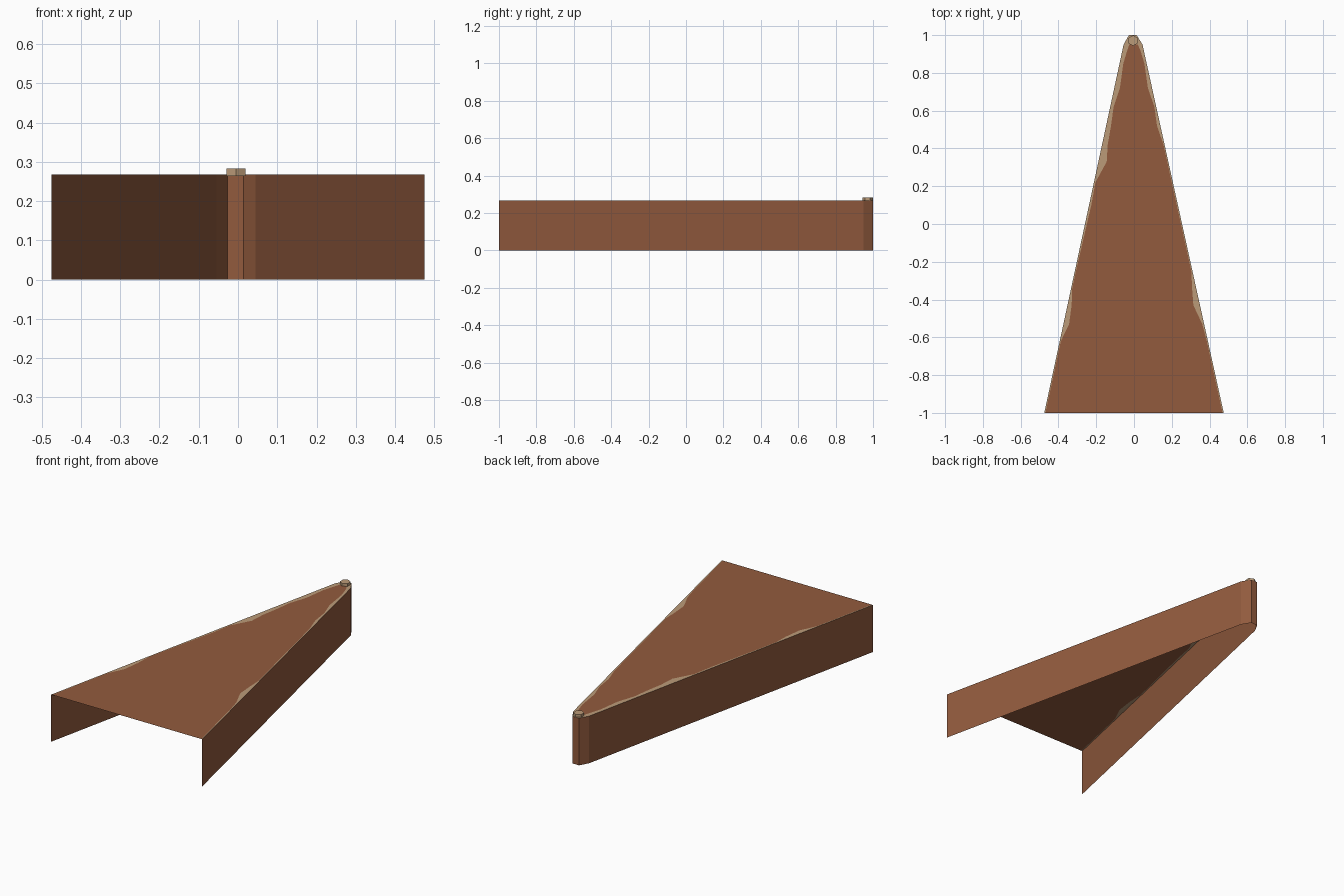
import bpy, bmesh, math

if "Cube" in bpy.data.objects:
    bpy.data.objects.remove(bpy.data.objects["Cube"])


def material(name, rgb):
    m = bpy.data.materials.new(name)
    m.diffuse_color = (*rgb, 1)
    m.use_nodes = True
    m.node_tree.nodes["Principled BSDF"].inputs["Base Color"].default_value = m.diffuse_color
    return m


BROWN = material("rust brown", (0.29, 0.105, 0.048))
TAN = material("worn tan", (0.50, 0.33, 0.19))
H = 0.268


def finish(name, bm, mats):
    me = bpy.data.meshes.new(name)
    bm.to_mesh(me)
    bm.free()
    for m in mats:
        me.materials.append(m)
    ob = bpy.data.objects.new(name, me)
    bpy.context.collection.objects.link(ob)
    return ob


# Open wedge outline, running from the left rear to the right rear round the nose
outline = [(-0.475, -1), (-0.055, 0.95), (-0.027, 1), (0.014, 1), (0.045, 0.95), (0.475, -1)]

# Thin side walls and blunt nose
bm = bmesh.new()
low = [bm.verts.new((x, y, 0)) for x, y in outline]
top = [bm.verts.new((x, y, H)) for x, y in outline]
for i in range(len(outline) - 1):
    bm.faces.new((low[i + 1], low[i], top[i], top[i + 1]))
finish("side_walls", bm, [BROWN])

# Deck sheet: brown centre with worn tan edges of varying width (y, left width, right width)
wear = [(-1, .006, .006), (-.62, .006, .006), (-.53, .03, .010), (-.43, .022, .035),
        (-.34, .006, .022), (-.25, .006, .006), (.1, .012, .006), (.22, .008, .006),
        (.33, .044, .006), (.42, .030, .006), (.52, .026, .018), (.62, .018, .010),
        (.72, .030, .022), (.85, .020, .012), (.92, .026, .018), (.95, .03, .025)]
bm = bmesh.new()
rows = []
for y, wl, wr in wear:
    t = (y + 1) / 1.95
    left, right = -0.475 + 0.42 * t, 0.475 - 0.43 * t
    rows.append([bm.verts.new((x, y, H)) for x in (left, left + wl, right - wr, right)])
for a, b in zip(rows, rows[1:]):
    for i in range(3):
        f = bm.faces.new((a[i], a[i + 1], b[i + 1], b[i]))
        f.material_index = 0 if i == 1 else 1
# Tan nose end of the deck
nose = [bm.verts.new((x, 1, H)) for x in (0.014, -0.027)]
bm.faces.new(rows[-1] + nose).material_index = 1
finish("deck", bm, [BROWN, TAN])

# Small hexagonal peg on the nose
bm = bmesh.new()
ring = [(-0.005 + 0.028 * math.sin(k * math.pi / 3), 0.971 + 0.028 * math.cos(k * math.pi / 3))
        for k in range(6)]
low = [bm.verts.new((x, y, H - 0.004)) for x, y in ring]
top = [bm.verts.new((x, y, 0.283)) for x, y in ring]
bm.faces.new(top)
bm.faces.new(low)
for i in range(6):
    j = (i + 1) % 6
    bm.faces.new((low[i], low[j], top[j], top[i]))
bmesh.ops.recalc_face_normals(bm, faces=bm.faces)
finish("nose_peg", bm, [TAN])
